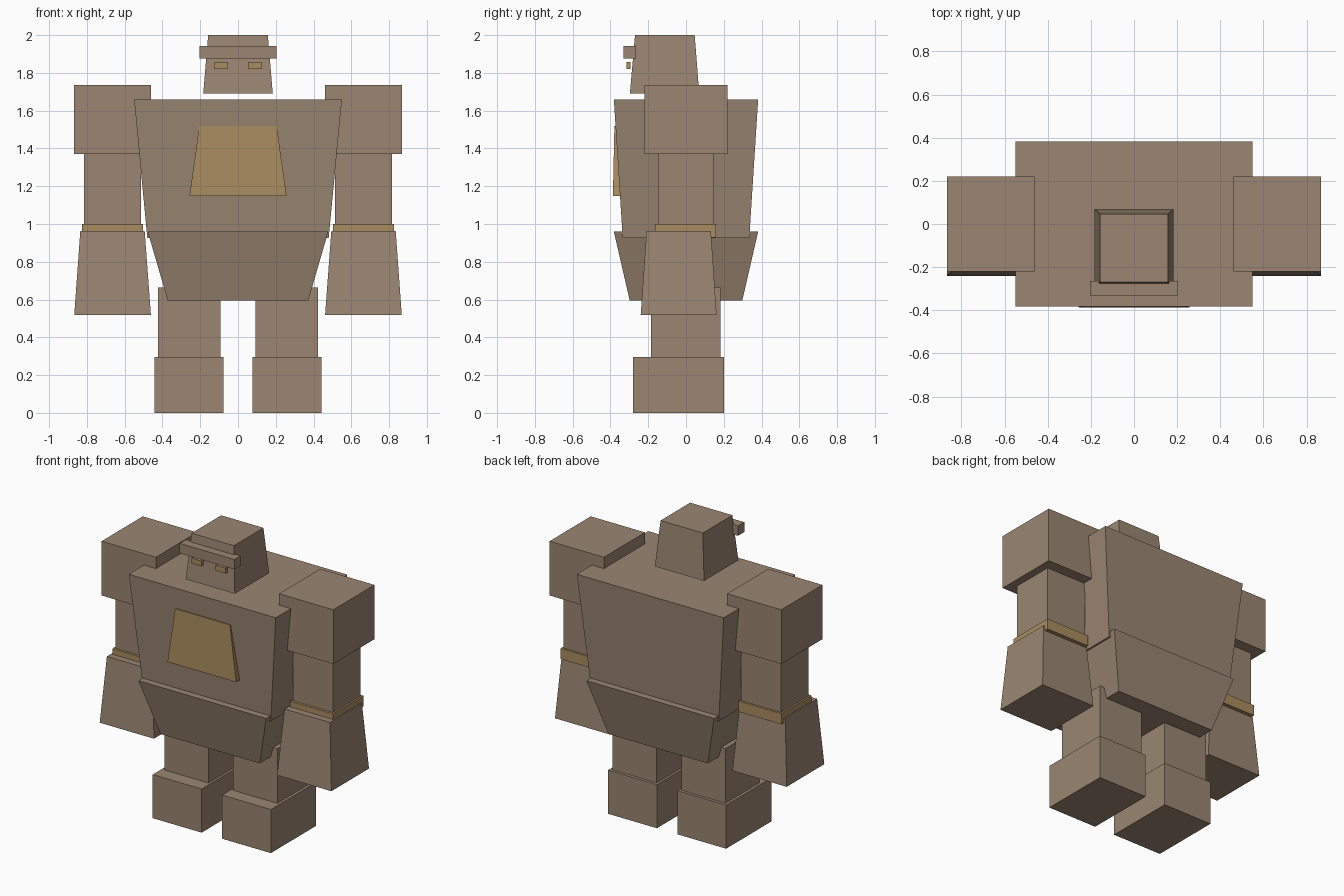
import bpy
import bmesh

if "Cube" in bpy.data.objects:
    bpy.data.objects.remove(bpy.data.objects["Cube"])


def material(name, rgb):
    mat = bpy.data.materials.new(name)
    mat.diffuse_color = (*rgb, 1.0)
    mat.use_nodes = True
    mat.node_tree.nodes["Principled BSDF"].inputs["Base Color"].default_value = mat.diffuse_color
    return mat


BROWN = material("clay_brown", (0.325, 0.238, 0.168))
GOLD = material("dull_gold", (0.405, 0.262, 0.117))


def block(name, z0, z1, bottom, top=None, mat=BROWN):
    """Tapered box; bottom and top are (x0, x1, y0, y1) rectangles."""
    bm = bmesh.new()
    rings = []
    for z, (x0, x1, y0, y1) in ((z0, bottom), (z1, top or bottom)):
        rings.append([bm.verts.new((x, y, z)) for x, y in
                      ((x0, y0), (x1, y0), (x1, y1), (x0, y1))])
    low, high = rings
    bm.faces.new(low[::-1])
    bm.faces.new(high)
    for i in range(4):
        j = (i + 1) % 4
        bm.faces.new((low[i], low[j], high[j], high[i]))
    mesh = bpy.data.meshes.new(name)
    bm.to_mesh(mesh)
    bm.free()
    mesh.materials.append(mat)
    obj = bpy.data.objects.new(name, mesh)
    bpy.context.collection.objects.link(obj)


def pair(name, z0, z1, bottom, top=None, mat=BROWN):
    """The same block on the right side and mirrored on the left."""
    def flip(r):
        return (-r[1], -r[0], r[2], r[3])
    top = top or bottom
    block("right_" + name, z0, z1, bottom, top, mat)
    block("left_" + name, z0, z1, flip(bottom), flip(top), mat)


# Body: chest wide at the top, hips narrowing downward
block("torso", 0.925, 1.66, (-0.48, 0.48, -0.335, 0.335), (-0.55, 0.55, -0.382, 0.382))
block("hips", 0.595, 0.96, (-0.372, 0.372, -0.298, 0.298), (-0.478, 0.478, -0.382, 0.382))
block("chest_plate", 1.148, 1.518, (-0.257, 0.257, -0.387, -0.33),
      (-0.205, 0.205, -0.379, -0.34), GOLD)

# Head with brow and eyes
block("head", 1.692, 2.0, (-0.184, 0.184, -0.297, 0.07), (-0.158, 0.158, -0.27, 0.046))
block("brow", 1.875, 1.942, (-0.205, 0.205, -0.331, -0.264))
pair("eye", 1.821, 1.857, (0.053, 0.127, -0.315, -0.295), mat=GOLD)

# Arms
pair("shoulder", 1.37, 1.737, (0.461, 0.867, -0.22, 0.22))
pair("upper_arm", 0.94, 1.38, (0.514, 0.814, -0.148, 0.146))
pair("wrist_band", 0.928, 1.0, (0.504, 0.826, -0.164, 0.16), mat=GOLD)
pair("forearm", 0.517, 0.962, (0.461, 0.867, -0.24, 0.162), (0.494, 0.835, -0.209, 0.132))

# Legs
pair("leg", 0.28, 0.665, (0.092, 0.423, -0.184, 0.182))
pair("boot", 0.0, 0.295, (0.076, 0.442, -0.28, 0.202))
